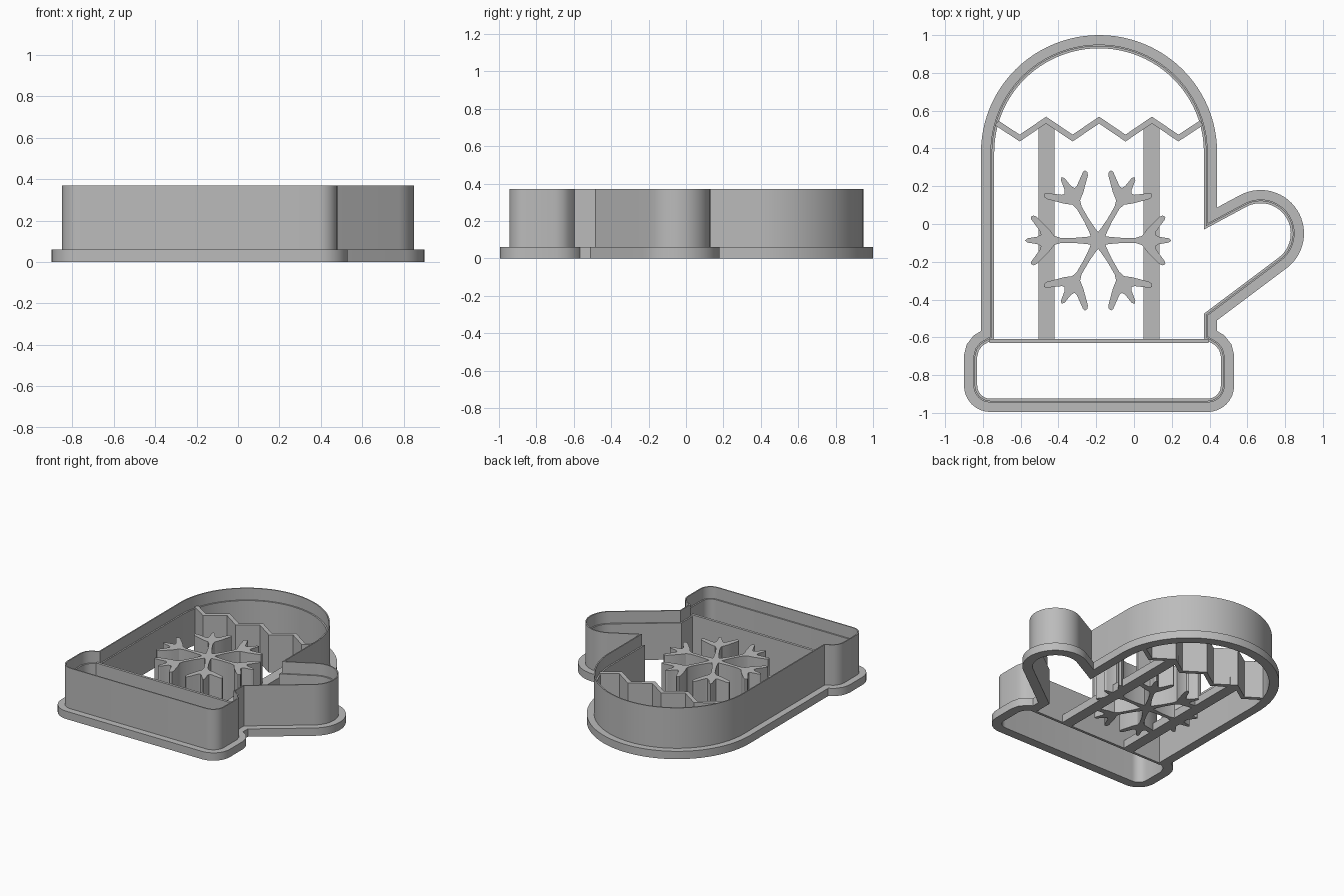
import bpy, bmesh
from math import cos, sin, radians
from mathutils import Vector, Matrix

cube = bpy.data.objects.get("Cube")
if cube:
    bpy.data.objects.remove(cube, do_unlink=True)

CX = -0.185          # middle line of the mitten body
RELIEF = 0.29        # height of the inner stamping ridges
BASE = 0.06          # height of flange and support bars

grey = bpy.data.materials.new("plain_grey")
grey.use_nodes = True
grey.diffuse_color = (0.5, 0.5, 0.5, 1)
grey.node_tree.nodes["Principled BSDF"].inputs["Base Color"].default_value = (0.5, 0.5, 0.5, 1)


def finish(name, bm):
    bmesh.ops.recalc_face_normals(bm, faces=bm.faces)
    mesh = bpy.data.meshes.new(name)
    bm.to_mesh(mesh)
    bm.free()
    mesh.materials.append(grey)
    ob = bpy.data.objects.new(name, mesh)
    bpy.context.collection.objects.link(ob)
    bpy.ops.object.select_all(action='DESELECT')
    ob.select_set(True)
    bpy.context.view_layer.objects.active = ob
    bpy.ops.object.shade_smooth_by_angle(angle=radians(30))
    return ob


def extrude(name, points, height):
    bm = bmesh.new()
    face = bm.faces.new([bm.verts.new((p[0], p[1], 0)) for p in points])
    top = bmesh.ops.extrude_face_region(bm, geom=[face])["geom"]
    bmesh.ops.translate(bm, vec=(0, 0, height),
                        verts=[v for v in top if isinstance(v, bmesh.types.BMVert)])
    return finish(name, bm)


def box(name, x0, x1, y0, y1, height):
    return extrude(name, [(x0, y0), (x1, y0), (x1, y1), (x0, y1)], height)


def arc(cx, cy, rx, ry, a0, a1, n):
    angles = [radians(a0 + (a1 - a0) * i / n) for i in range(n + 1)]
    return [Vector((cx + rx * cos(a), cy + ry * sin(a))) for a in angles]


def offset(points, d, closed=True):
    """Shift a path to its right-hand side with mitred corners."""
    out, n = [], len(points)
    for i, p in enumerate(points):
        a = points[i - 1] if closed or i else None
        b = points[(i + 1) % n] if closed or i < n - 1 else None
        dirs = [(p - a).normalized()] if a is not None else []
        dirs += [(b - p).normalized()] if b is not None else []
        normals = [Vector((t.y, -t.x)) for t in dirs]
        m = sum(normals, Vector((0, 0))).normalized()
        out.append(p + m * (d / m.dot(normals[0])))
    return out


# Mitten outline, counterclockwise
cuff = arc(0.39, -0.855, 0.09, 0.09, -90, 0, 8)
cuff += [Vector(p) for p in ((0.48, -0.70), (0.47, -0.66), (0.445, -0.628), (0.39, -0.595))]
thumb = [Vector((0.39, -0.485))] + arc(0.67, -0.05, 0.18, 0.18, -53, 117.5, 28) + [Vector((0.39, 0.004))]
dome = arc(CX, 0.38, 0.575, 0.57, 0, 180, 48)
left_cuff = [Vector((2 * CX - p.x, p.y)) for p in reversed(cuff)]
outline = cuff + thumb + dome + left_cuff

# Cutter wall: flange, wall and thin blade swept round the outline
section = [(0.05, 0), (0.05, BASE), (0, BASE), (0, 0.37),
           (-0.009, 0.37), (-0.009, 0.28), (-0.02, 0.28), (-0.02, 0)]
bm = bmesh.new()
rings = [[bm.verts.new((p.x, p.y, z)) for p in offset(outline, d)] for d, z in section]
for k, ring in enumerate(rings):
    prev = rings[k - 1]
    for i in range(len(ring)):
        bm.faces.new((prev[i - 1], prev[i], ring[i], ring[i - 1]))
finish("cutter_wall", bm)

# Zigzag ridge across the fingers
step = 0.14
zigzag = [Vector((CX - 0.542, 0.535))]
zigzag += [Vector((CX + step * i, 0.55 if i % 2 == 0 else 0.455)) for i in range(-3, 4)]
zigzag.append(Vector((CX + 0.542, 0.535)))
extrude("zigzag_ridge", offset(zigzag, 0.015, False) + offset(zigzag, -0.015, False)[::-1], RELIEF)

# Cuff ridge and the two support bars
box("cuff_ridge", CX - 0.58, CX + 0.58, -0.63, -0.61, RELIEF)
for side, name in ((-1, "right_support_bar"), (1, "left_support_bar")):
    x = CX + side * 0.278
    box(name, x - 0.042, x + 0.042, -0.62, 0.54, BASE)

# Snowflake: half an arm, mirrored and turned six times
half = [(0.06, -0.019), (0.12, -0.014), (0.2, -0.014), (0.232, -0.024), (0.26, -0.06), (0.325, -0.125),
        (0.342, -0.132), (0.356, -0.125), (0.354, -0.112), (0.305, -0.045), (0.303, -0.03),
        (0.32, -0.02), (0.375, -0.011)]
arm = [(0.039, -0.0225)] + half + [(0.387, 0)] + [(x, -y) for x, y in reversed(half)]
flake = []
for k in range(6):
    turn = Matrix.Rotation(radians(60 * k), 2)
    flake += [turn @ Vector(p) + Vector((CX - 0.005, -0.087)) for p in arm]
extrude("snowflake", flake, RELIEF)
